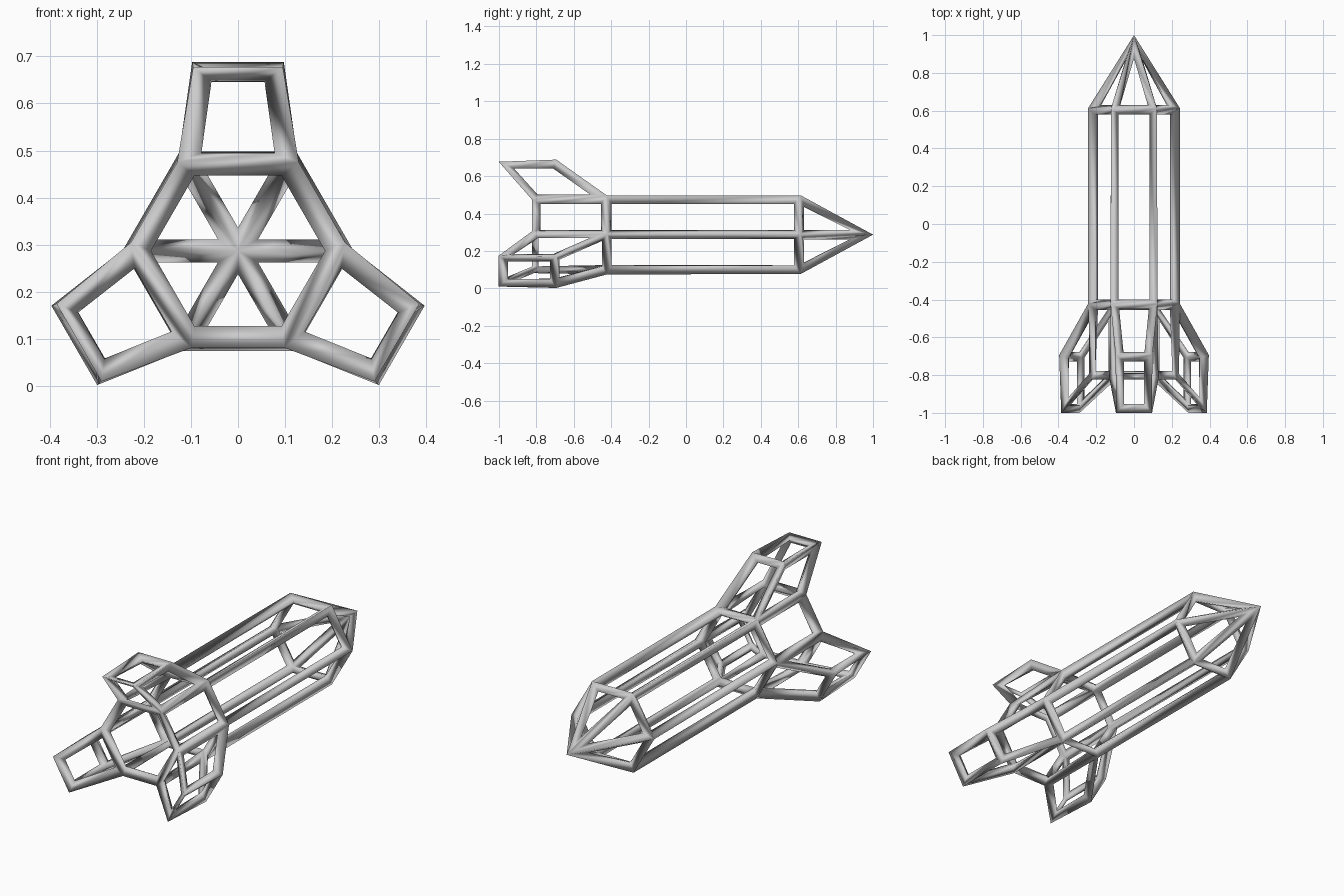
import bpy, bmesh
from math import sin, cos, radians
from mathutils import Vector

if "Cube" in bpy.data.objects:
    bpy.data.objects.remove(bpy.data.objects["Cube"])

ZC = 0.287            # height of the body axis
R = 0.2165            # radius of the six-sided body
RINGS = (-0.806, -0.427, 0.606)
TIP_Y = 0.9725
FIN_OUT, FIN_HALF = 0.38, 0.081      # fin cap distance from axis, half width
FIN_BACK, FIN_FRONT = -0.98, -0.70   # fin cap ends along y

bm = bmesh.new()

# Body rings, side panels and back end
rings = [[bm.verts.new((R * cos(radians(60 * k)), y, ZC + R * sin(radians(60 * k))))
          for k in range(6)] for y in RINGS]
bm.faces.new(rings[0])
sides = []
for a, b in zip(rings, rings[1:]):
    for k in range(6):
        n = (k + 1) % 6
        sides.append(bm.faces.new((a[k], a[n], b[n], b[k])))

# Pointed nose
tip = bm.verts.new((0, TIP_Y, ZC))
for k in range(6):
    bm.faces.new((rings[2][k], rings[2][(k + 1) % 6], tip))
bmesh.ops.recalc_face_normals(bm, faces=bm.faces[:])

# Three fins: pull out every second rear panel, swept back and narrowed
mid_y = (RINGS[0] + RINGS[1]) / 2
for k in (1, 3, 5):
    ang = radians(60 * k + 30)
    out = Vector((cos(ang), 0, sin(ang)))
    side = Vector((-sin(ang), 0, cos(ang)))
    cap = bmesh.ops.extrude_discrete_faces(bm, faces=[sides[k]])['faces'][0]
    for v in cap.verts:
        s = 1 if v.co.dot(side) - ZC * side.z > 0 else -1
        y = FIN_FRONT if v.co.y > mid_y else FIN_BACK
        v.co = Vector((0, y, ZC)) + out * FIN_OUT + side * FIN_HALF * s
bmesh.ops.recalc_face_normals(bm, faces=bm.faces[:])
for f in bm.faces:
    f.smooth = True

mesh = bpy.data.meshes.new("rocket_frame")
bm.to_mesh(mesh)
bm.free()
rocket = bpy.data.objects.new("rocket_frame", mesh)
bpy.context.collection.objects.link(rocket)

# Turn every edge into a strut
wire = rocket.modifiers.new("struts", 'WIREFRAME')
wire.thickness = 0.055
wire.offset = 0
wire.use_even_offset = True
wire.use_relative_offset = False
wire.use_replace = True
